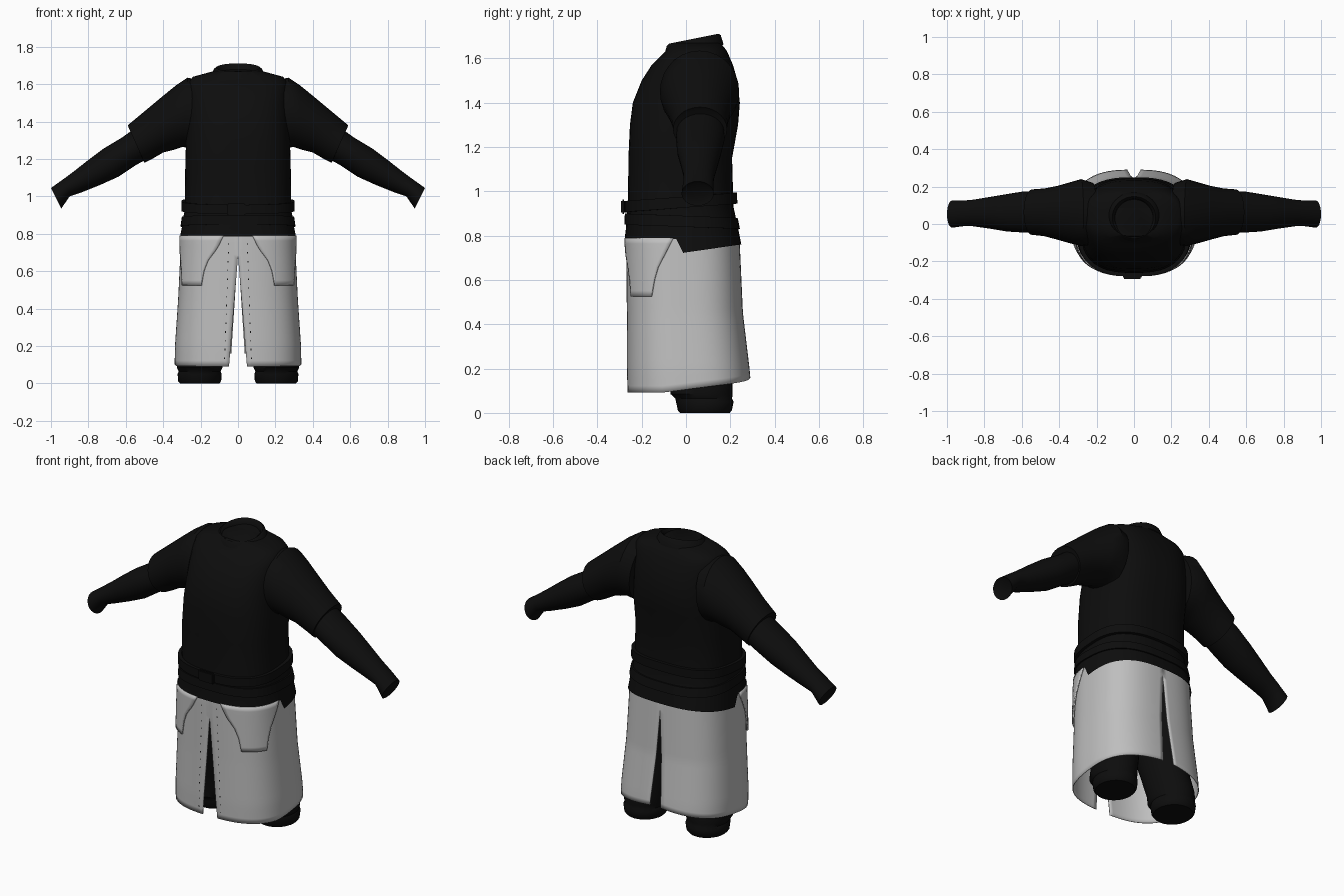
import bpy, bmesh
from math import sin, cos, pi, radians, acos

cube = bpy.data.objects.get("Cube")
if cube:
    bpy.data.objects.remove(cube, do_unlink=True)


def make_material(name, rgb):
    mat = bpy.data.materials.new(name)
    mat.use_nodes = True
    mat.diffuse_color = (*rgb, 1)
    shader = mat.node_tree.nodes["Principled BSDF"]
    shader.inputs["Base Color"].default_value = (*rgb, 1)
    shader.inputs["Roughness"].default_value = 0.9
    return mat


BLACK = make_material("black cloth", (0.004, 0.004, 0.004))
GREY = make_material("light grey cloth", (0.52, 0.52, 0.52))
SEGMENTS = 56
ANGLES = [2 * pi * i / SEGMENTS for i in range(SEGMENTS)]

# Body envelope: height, half width, front y, back y
ENVELOPE = [
    (0.09, 0.337, -0.262, 0.295), (0.20, 0.335, -0.265, 0.285),
    (0.45, 0.318, -0.265, 0.255), (0.78, 0.302, -0.268, 0.24),
    (0.90, 0.285, -0.262, 0.215), (1.15, 0.282, -0.26, 0.208),
    (1.30, 0.278, -0.253, 0.235), (1.40, 0.27, -0.24, 0.243),
    (1.50, 0.268, -0.20, 0.232), (1.57, 0.268, -0.155, 0.212),
    (1.61, 0.266, -0.115, 0.195), (1.64, 0.24, -0.085, 0.18),
    (1.67, 0.13, -0.065, 0.155),
]


def table(rows, z):
    """Linear lookup in rows sorted by their first value."""
    z = min(max(z, rows[0][0]), rows[-1][0])
    for a, b in zip(rows, rows[1:]):
        if z <= b[0]:
            t = (z - a[0]) / (b[0] - a[0])
            return [p + (q - p) * t for p, q in zip(a[1:], b[1:])]


def body(angle, z, offset=0.0):
    """Point on the rounded-box envelope; -90 degrees is the front."""
    half, front, back = table(ENVELOPE, z)
    c, s = cos(angle), sin(angle)
    r = (abs(c) ** 2.7 + abs(s) ** 2.7) ** (-1 / 2.7)
    return ((half + offset) * r * c,
            (front + back) / 2 + ((back - front) / 2 + offset) * r * s, z)


def loft(name, rings, mat, closed=True, caps=(), thick=0.0, mirror=False):
    """Skin a list of point rings, optionally capping some of them."""
    bm = bmesh.new()
    rows = [[bm.verts.new(p) for p in ring] for ring in rings]
    for low, high in zip(rows, rows[1:]):
        n = len(low)
        for i in range(n if closed else n - 1):
            j = (i + 1) % n
            bm.faces.new((low[i], low[j], high[j], high[i]))
    for k in caps:
        bm.faces.new(rows[k])
    bmesh.ops.recalc_face_normals(bm, faces=bm.faces)
    return finish(name, bm, mat, thick, mirror)


def finish(name, bm, mat, thick=0.0, mirror=False):
    mesh = bpy.data.meshes.new(name)
    bm.to_mesh(mesh)
    bm.free()
    mesh.materials.append(mat)
    obj = bpy.data.objects.new(name, mesh)
    bpy.context.collection.objects.link(obj)
    if thick:
        solid = obj.modifiers.new("thickness", 'SOLIDIFY')
        solid.thickness = thick
        solid.offset = 0
    if mirror:
        obj.modifiers.new("other side", 'MIRROR')
    bpy.ops.object.select_all(action='DESELECT')
    obj.select_set(True)
    bpy.context.view_layer.objects.active = obj
    bpy.ops.object.shade_smooth_by_angle(angle=radians(40))
    return obj


# Shirt body with a hem that drops behind the hips
def hem(angle):
    y = body(angle, 0.78)[1]
    return 0.785 if y < -0.03 else 0.72 + 0.15 * (y + 0.03)


levels = [0.83, 0.88, 0.93] + [row[0] for row in ENVELOPE[5:]]
loft("shirt_body",
     [[body(a, hem(a), 0.009) for a in ANGLES]]
     + [[body(a, z, 0.006 if z < 0.9 else 0) for a in ANGLES] for z in levels],
     BLACK, caps=(-1,))


# Collar, tilted up towards the back
def collar_ring(rx, ry, dz):
    return [(rx * cos(a), 0.035 + ry * sin(a), 1.685 + 0.2 * ry * sin(a) + dz)
            for a in ANGLES]


loft("collar", [collar_ring(*r) for r in (
    (0.15, 0.135, -0.05), (0.128, 0.122, -0.005), (0.116, 0.112, 0.004),
    (0.104, 0.1, -0.006), (0.1, 0.096, -0.025))], BLACK, caps=(-1,))


# Belts
def belt(name, z, height, tilt, bulge):
    profile = ((-1, 0), (-1, bulge), (1, bulge), (1, 0))
    loft(name, [[body(a, z + tilt * sin(a) + side * height / 2, off)
                 for a in ANGLES] for side, off in profile], BLACK)


belt("waist_belt", 0.95, 0.05, 0.02, 0.018)
belt("hip_belt", 0.865, 0.05, -0.01, 0.014)

# Belt buckle
bm = bmesh.new()
bmesh.ops.create_cube(bm, size=1)
bmesh.ops.scale(bm, vec=(0.1, 0.02, 0.065), verts=bm.verts)
bmesh.ops.translate(bm, vec=(-0.01, -0.283, 0.93), verts=bm.verts)
bmesh.ops.bevel(bm, geom=bm.edges[:], offset=0.006, segments=2, affect='EDGES')
finish("belt_buckle", bm, BLACK)


# Sleeves: each section is top x, top z, bottom x, bottom z, front y, back y
def sleeve_ring(tx, tz, bx, bz, front, back):
    return [((tx + bx) / 2 + (tx - bx) / 2 * cos(a),
             (front + back) / 2 + (back - front) / 2 * sin(a),
             (tz + bz) / 2 + (tz - bz) / 2 * cos(a)) for a in ANGLES[::2]]


loft("upper_sleeves", [sleeve_ring(*s) for s in (
    (0.20, 1.62, 0.24, 1.25, -0.11, 0.22),
    (0.27, 1.635, 0.295, 1.265, -0.118, 0.24),
    (0.33, 1.595, 0.34, 1.25, -0.105, 0.225),
    (0.41, 1.53, 0.40, 1.235, -0.085, 0.205),
    (0.50, 1.455, 0.46, 1.20, -0.065, 0.19),
    (0.59, 1.38, 0.50, 1.18, -0.058, 0.185),
    (0.578, 1.367, 0.512, 1.20, -0.04, 0.168))],
    BLACK, caps=(0, -1), mirror=True)

loft("lower_sleeves", [sleeve_ring(*s) for s in (
    (0.55, 1.365, 0.47, 1.21, -0.04, 0.17),
    (0.62, 1.315, 0.55, 1.165, -0.046, 0.175),
    (0.72, 1.255, 0.64, 1.105, -0.04, 0.16),
    (0.80, 1.195, 0.74, 1.06, -0.025, 0.145),
    (0.88, 1.132, 0.84, 1.02, -0.012, 0.13),
    (0.93, 1.095, 0.90, 1.0, -0.012, 0.125),
    (1.0, 1.045, 0.945, 0.935, -0.02, 0.125),
    (0.985, 1.035, 0.945, 0.955, -0.008, 0.112))],
    BLACK, caps=(0, -1), mirror=True)


# Coat skirt: one panel per side, open at the front and back slits
def slit_angle(gap, z):
    return acos(gap / table(ENVELOPE, z)[0])


def skirt_row(t, columns=40):
    row = []
    for i in range(columns + 1):
        u = i / columns
        low = 0.092 + 0.068 * max(0, u - 0.35) / 0.65
        z = low + (0.81 - low) * t
        start = -slit_angle(0.047 * max(0, 0.68 - z) / 0.58, z)
        end = slit_angle(0.036 * max(0, 0.71 - z) / 0.55, z)
        row.append(body(start + (end - start) * u, z))
    return row


loft("coat_skirt", [skirt_row(k / 24) for k in range(25)], GREY,
     closed=False, thick=0.004, mirror=True)

# Hanging pockets: height, front edge angle, side edge angle
POCKET = [(0.525, -56, -31), (0.60, -58, -28), (0.66, -62, -24),
          (0.72, -70, -17), (0.79, -76, -9)]


def pocket_row(z, columns=14):
    first, last = table(POCKET, z)
    return [body(radians(first + (last - first) * i / columns), z, 0.009)
            for i in range(columns + 1)]


loft("pockets", [pocket_row(0.525 + 0.265 * k / 10) for k in range(11)], GREY,
     closed=False, thick=0.008, mirror=True)

# Stitches beside the front slit
bm = bmesh.new()
for k in range(14):
    z = 0.13 + 0.047 * k
    x = 0.045 + 0.035 * (0.78 - z)
    corners = [body(-slit_angle(x + dx, z), z + dz, 0.004)
               for dx, dz in ((0, 0), (0.004, 0), (0.004, 0.009), (0, 0.009))]
    bm.faces.new([bm.verts.new(p) for p in corners])
finish("slit_stitches", bm, BLACK, mirror=True)

# Trouser legs with bunched cuffs: z, centre x, centre y, radius x, radius y
LEGS = [(0.0, 0.205, 0.085, 0.105, 0.112), (0.012, 0.205, 0.085, 0.115, 0.122),
        (0.05, 0.205, 0.085, 0.118, 0.13), (0.065, 0.205, 0.08, 0.112, 0.128),
        (0.085, 0.205, 0.07, 0.122, 0.14), (0.13, 0.20, 0.07, 0.12, 0.14),
        (0.25, 0.175, 0.05, 0.125, 0.14), (0.50, 0.15, 0.01, 0.133, 0.18),
        (0.76, 0.145, -0.01, 0.14, 0.2)]
loft("trouser_legs",
     [[(cx + rx * cos(a), cy + ry * sin(a), z) for a in ANGLES[::2]]
      for z, cx, cy, rx, ry in LEGS], BLACK, caps=(0, -1), mirror=True)
